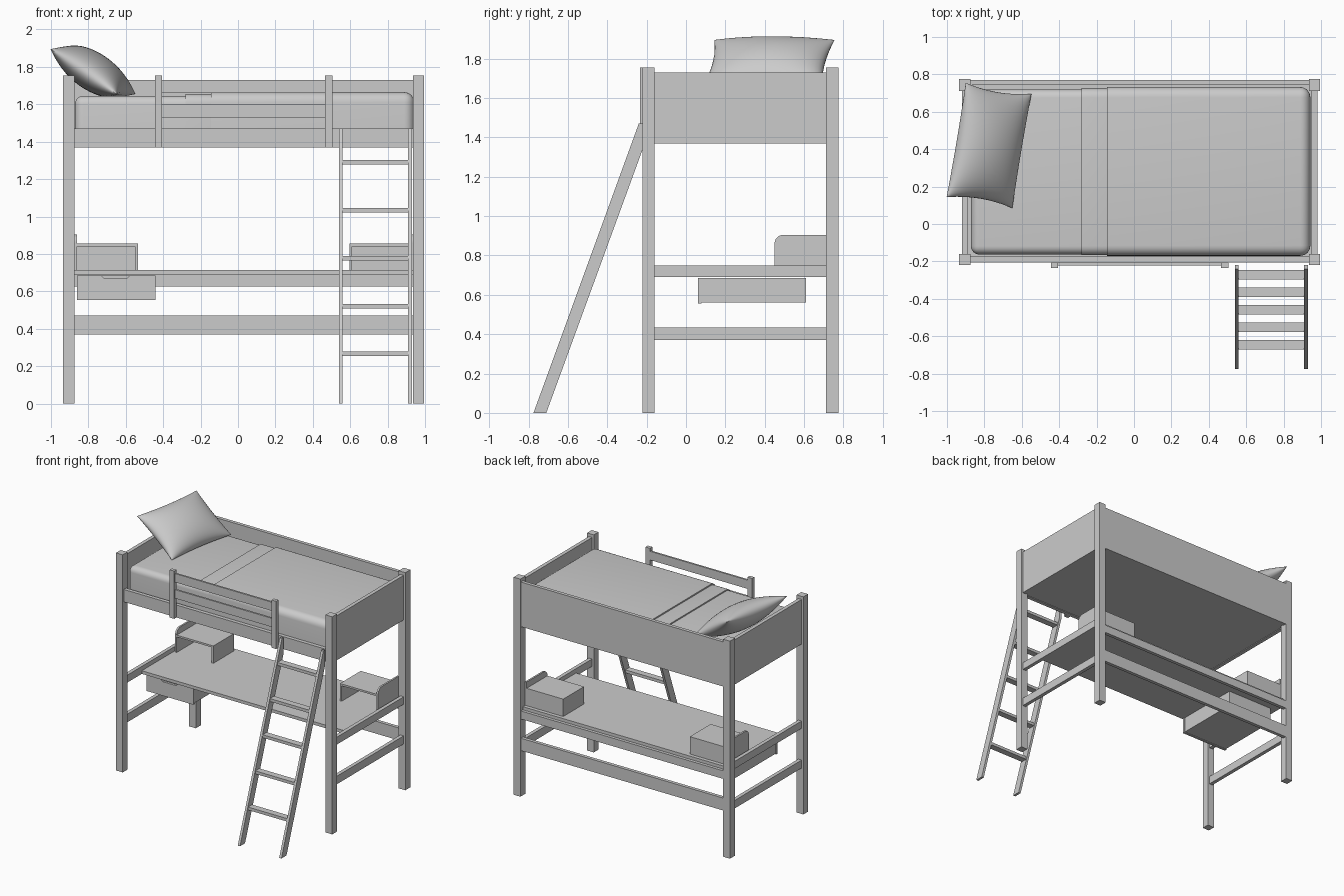
import bpy, bmesh, math
from mathutils import Matrix, Vector

if "Cube" in bpy.data.objects:
    bpy.data.objects.remove(bpy.data.objects["Cube"])

# Single plain grey finish
grey = bpy.data.materials.new("plain_grey")
grey.use_nodes = True
grey.diffuse_color = (0.6, 0.6, 0.6, 1)
bsdf = next(n for n in grey.node_tree.nodes if n.type == "BSDF_PRINCIPLED")
bsdf.inputs["Base Color"].default_value = (0.6, 0.6, 0.6, 1)


def finish(name, bm, smooth=False):
    bmesh.ops.recalc_face_normals(bm, faces=bm.faces)
    mesh = bpy.data.meshes.new(name)
    bm.to_mesh(mesh)
    bm.free()
    mesh.materials.append(grey)
    ob = bpy.data.objects.new(name, mesh)
    bpy.context.collection.objects.link(ob)
    if smooth:
        bpy.ops.object.select_all(action="DESELECT")
        ob.select_set(True)
        bpy.context.view_layer.objects.active = ob
        bpy.ops.object.shade_smooth_by_angle(angle=math.radians(40))
    return ob


def cube(x, y, z):
    """Box mesh from (min, max) pairs."""
    bm = bmesh.new()
    lo, hi = Vector((x[0], y[0], z[0])), Vector((x[1], y[1], z[1]))
    m = Matrix.Translation((lo + hi) / 2) @ Matrix.Diagonal((*(hi - lo), 1))
    bmesh.ops.create_cube(bm, size=1, matrix=m)
    return bm


def box(name, x, y, z):
    return finish(name, cube(x, y, z))


def soft_box(name, x, y, z, radius, cut_end=False):
    """Box with rounded top and corners; cut_end keeps the -x end square."""
    bm = cube(x, y, z)
    edges = []
    for e in bm.edges:
        a, b = (v.co for v in e.verts)
        at_bottom = max(a.z, b.z) < z[0] + 0.001
        at_end = max(a.x, b.x) < x[0] + 0.001
        if not at_bottom and not (cut_end and at_end):
            edges.append(e)
    bmesh.ops.bevel(bm, geom=edges, offset=radius, segments=6,
                    profile=0.5, affect="EDGES")
    return finish(name, bm, True)


def slab(name, profile, axis, start, end):
    """Extrude a 2D profile: along x it is (y, z), along y it is (x, z)."""
    bm = bmesh.new()
    place = (lambda a, b: (start, a, b)) if axis == "x" else (lambda a, b: (a, start, b))
    face = bm.faces.new([bm.verts.new(place(a, b)) for a, b in profile])
    out = bmesh.ops.extrude_face_region(bm, geom=[face])
    shift = (end - start, 0, 0) if axis == "x" else (0, end - start, 0)
    verts = [g for g in out["geom"] if isinstance(g, bmesh.types.BMVert)]
    bmesh.ops.translate(bm, verts=verts, vec=shift)
    return finish(name, bm)


CX = 0.03                    # middle of the frame
INNER = (-0.875, 0.935)      # span between posts
ENDS = (-0.16, 0.712)

# Corner posts, end panels and end beams
for side, s in (("left", 1), ("right", -1)):
    def span(a, b):
        return sorted((CX + s * a, CX + s * b))
    box(f"front_post_{side}", span(0.905, 0.965), (-0.22, -0.16), (0, 1.755))
    box(f"back_post_{side}", span(0.905, 0.965), (0.712, 0.775), (0, 1.755))
    box(f"end_panel_{side}", span(0.92, 0.95), ENDS, (1.37, 1.73))
    box(f"end_desk_beam_{side}", span(0.92, 0.95), ENDS, (0.69, 0.75))
    box(f"end_low_beam_{side}", span(0.92, 0.95), ENDS, (0.37, 0.435))

    # Small desk shelf with a round-cornered outer panel
    box(f"shelf_top_{side}", span(0.565, 0.892), (0.45, 0.715), (0.84, 0.855))
    box(f"shelf_leg_{side}", span(0.565, 0.58), (0.45, 0.715), (0.715, 0.84))
    box(f"shelf_back_{side}", span(0.58, 0.892), (0.70, 0.715), (0.715, 0.84))
    r = 0.045
    arc = [(0.45 + r - r * math.cos(t), 0.905 - r + r * math.sin(t))
           for t in (i * math.pi / 12 for i in range(7))]
    slab(f"shelf_side_{side}", [(0.715, 0.715), (0.45, 0.715)] + arc + [(0.715, 0.905)],
         "x", *span(0.892, 0.906))

# Long rails and back panel
box("front_rail", INNER, (-0.205, -0.175), (1.37, 1.47))
box("back_panel", INNER, (0.742, 0.77), (1.37, 1.73))
box("back_desk_beam", INNER, (0.742, 0.77), (0.625, 0.69))
box("back_low_beam", INNER, (0.742, 0.77), (0.37, 0.47))
box("bed_base", (-0.9, 0.96), (-0.18, 0.745), (1.375, 1.39))

# Guard rail
for i, x in enumerate((-0.445, 0.465)):
    box(f"guard_post_{i + 1}", (x, x + 0.04), (-0.235, -0.205), (1.37, 1.755))
for i, z in enumerate((1.53, 1.66)):
    box(f"guard_bar_{i + 1}", (-0.42, 0.48), (-0.222, -0.207), (z, z + 0.07))

# Ladder
rail = [(-0.775, 0), (-0.71, 0), (-0.22, 1.34), (-0.22, 1.47), (-0.24, 1.47)]
for i, x in enumerate((0.54, 0.91)):
    slab(f"ladder_rail_{i + 1}", rail, "x", x, x + 0.02)
for i in range(5):
    z = 0.265 + i * 0.256
    y = -0.7425 + z / 2.74
    box(f"ladder_rung_{i + 1}", (0.555, 0.915), (y - 0.026, y + 0.026),
        (z - 0.012, z + 0.012))

# Desk and drawer with a finger notch
box("desk_top", (-0.89, 0.95), (0.045, 0.745), (0.69, 0.715))
box("drawer_body", (-0.855, -0.445), (0.078, 0.61), (0.56, 0.685))
slab("drawer_front",
     [(-0.86, 0.555), (-0.44, 0.555), (-0.44, 0.685), (-0.58, 0.685), (-0.595, 0.668),
      (-0.715, 0.668), (-0.73, 0.685), (-0.86, 0.685)], "y", 0.06, 0.078)

# Mattress, blanket and folded blanket edge
soft_box("mattress", (-0.872, 0.93), (-0.163, 0.72), (1.39, 1.645), 0.045)
soft_box("blanket", (-0.145, 0.943), (-0.17, 0.732), (1.40, 1.665), 0.055, True)
soft_box("blanket_fold", (-0.28, -0.1), (-0.167, 0.726), (1.40, 1.655), 0.05, True)

# Pillow: two puffed sheets pinched toward the corners
bm = bmesh.new()
for sign in (1, -1):
    made = bmesh.ops.create_grid(bm, x_segments=24, y_segments=24, size=1)
    for v in made["verts"]:
        u, w = math.sin(v.co.x * math.pi / 2), math.sin(v.co.y * math.pi / 2)
        puff = math.sqrt(max(0, (1 - u * u) * (1 - w * w)))
        v.co = (0.215 * u * (1 - 0.07 * (1 - w * w)),
                0.31 * w * (1 - 0.07 * (1 - u * u)), sign * 0.1 * puff)
bmesh.ops.remove_doubles(bm, verts=bm.verts, dist=0.0002)
pose = (Matrix.Translation((-0.775, 0.42, 1.775))
        @ Matrix.Rotation(math.radians(-9.5), 4, "Z")
        @ Matrix.Rotation(math.radians(34), 4, "Y"))
bmesh.ops.transform(bm, matrix=pose, verts=bm.verts)
finish("pillow", bm, True)
